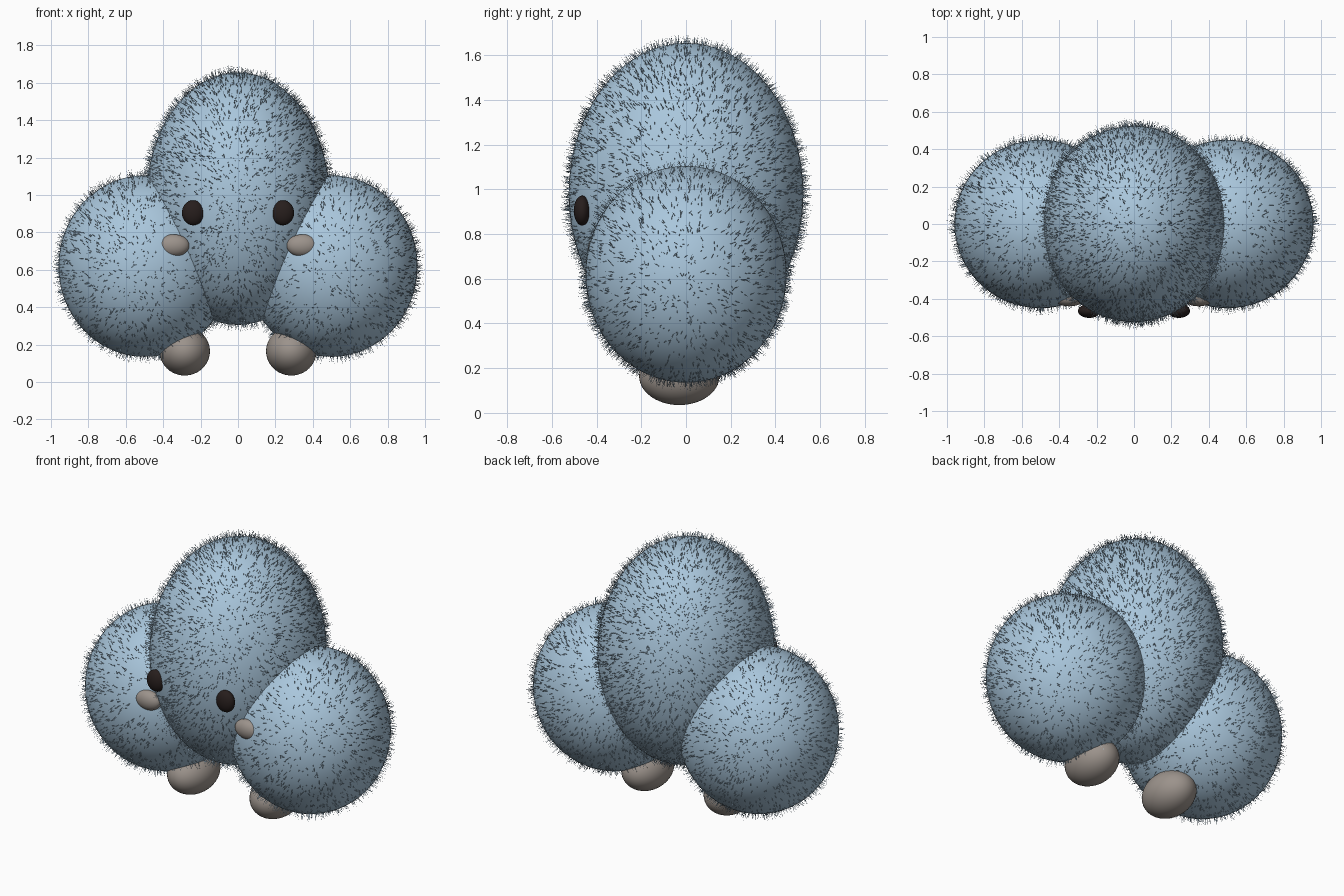
import bpy
import bmesh
import math
import random
from mathutils import Vector

random.seed(7)

old = bpy.data.objects.get("Cube")
if old:
    bpy.data.objects.remove(old, do_unlink=True)


def make_material(name, colour):
    mat = bpy.data.materials.new(name)
    mat.use_nodes = True
    mat.diffuse_color = (*colour, 1)
    mat.node_tree.nodes["Principled BSDF"].inputs["Base Color"].default_value = (*colour, 1)
    return mat


BLUE = make_material("soft blue", (0.40, 0.57, 0.72))
FUR = make_material("fur blue", (0.40, 0.57, 0.72))
TAUPE = make_material("warm taupe", (0.33, 0.29, 0.26))
DARK = make_material("dark brown", (0.02, 0.013, 0.012))


def ellipsoid(name, centre, radii, mat, segments=48):
    """Smooth ball stretched to the given radii."""
    bm = bmesh.new()
    bmesh.ops.create_uvsphere(bm, u_segments=segments, v_segments=segments // 2, radius=1)
    bmesh.ops.scale(bm, vec=radii, verts=bm.verts)
    for face in bm.faces:
        face.smooth = True
    mesh = bpy.data.meshes.new(name)
    bm.to_mesh(mesh)
    bm.free()
    obj = bpy.data.objects.new(name, mesh)
    obj.location = centre
    mesh.materials.append(mat)
    bpy.context.collection.objects.link(obj)
    return obj


def inside(point, lobe):
    centre, radii = lobe
    return sum(((p - c) / r) ** 2 for p, c, r in zip(point, centre, radii)) < 1


def fur(name, lobe, others, bare, count):
    """Thin three-sided hairs scattered evenly over one lobe."""
    centre, radii = Vector(lobe[0]), Vector(lobe[1])
    smallest = min(radii)
    bm = bmesh.new()
    made = 0
    while made < count:
        unit = Vector([random.gauss(0, 1) for _ in range(3)]).normalized()
        normal = Vector([u / r for u, r in zip(unit, radii)])
        # Rejection keeps the density even on the stretched ball
        if random.random() > normal.length * smallest:
            continue
        made += 1
        normal.normalize()
        root = centre + Vector([u * r for u, r in zip(unit, radii)])
        if any(inside(root, other) for other in others):
            continue
        if any((root - Vector(spot)).length < size for spot, size in bare):
            continue
        jitter = Vector([random.uniform(-0.45, 0.45) for _ in range(3)])
        lean = (normal + jitter + Vector((0, 0, 0.1))).normalized()
        tip = bm.verts.new(root + lean * random.uniform(0.025, 0.05))
        side = normal.orthogonal().normalized()
        across = normal.cross(side)
        ring = []
        for i in range(3):
            a = i * math.tau / 3
            offset = (side * math.cos(a) + across * math.sin(a)) * 0.0018
            ring.append(bm.verts.new(root - normal * 0.004 + offset))
        for i in range(3):
            bm.faces.new((ring[i], ring[(i + 1) % 3], tip))
    mesh = bpy.data.meshes.new(name)
    bm.to_mesh(mesh)
    bm.free()
    mesh.materials.append(FUR)
    bpy.context.collection.objects.link(bpy.data.objects.new(name, mesh))


# Body and side lobes
lobes = {
    "body": ((0, 0, 0.98), (0.49, 0.525, 0.675)),
    "left_lobe": ((0.5, 0, 0.62), (0.46, 0.45, 0.485)),
    "right_lobe": ((-0.5, 0, 0.62), (0.46, 0.45, 0.485)),
}
for name, (centre, radii) in lobes.items():
    ellipsoid(name, centre, radii, BLUE, 64)

# Feet, eyes and cheeks, mirrored left and right
bare = []
for prefix, s in (("left", 1), ("right", -1)):
    ellipsoid(prefix + "_foot", (s * 0.285, -0.03, 0.165), (0.135, 0.18, 0.13), TAUPE)
    eye = (s * 0.24, -0.465, 0.905)
    cheek = (s * 0.345, -0.395, 0.73)
    ellipsoid(prefix + "_eye", eye, (0.06, 0.037, 0.067), DARK, 32)
    ellipsoid(prefix + "_cheek", cheek, (0.085, 0.045, 0.06), TAUPE, 32)
    bare += [(eye, 0.1), (cheek, 0.1)]

# Fur on each lobe
for name, lobe in lobes.items():
    others = [other for key, other in lobes.items() if key != name]
    fur(name + "_fur", lobe, others, bare, 6500 if name == "body" else 3000)
